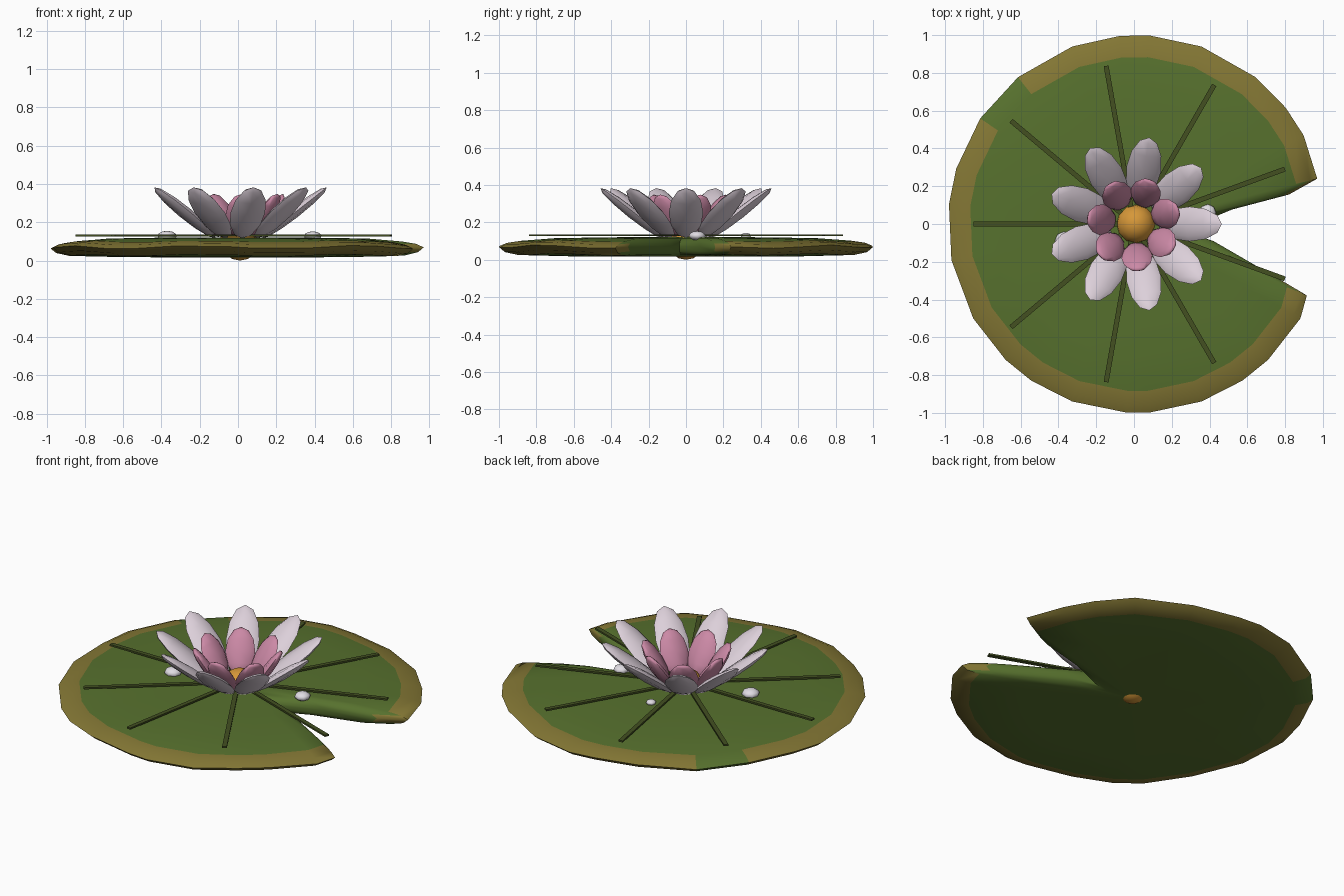
import bpy, bmesh
from math import sin, cos, radians, hypot, atan2, degrees, tau
from mathutils import Matrix

cube = bpy.data.objects.get("Cube")
if cube:
    bpy.data.objects.remove(cube, do_unlink=True)


def material(name, r, g, b):
    m = bpy.data.materials.new(name)
    m.use_nodes = True
    m.diffuse_color = (r, g, b, 1)
    bsdf = m.node_tree.nodes["Principled BSDF"]
    bsdf.inputs["Base Color"].default_value = (r, g, b, 1)
    bsdf.inputs["Roughness"].default_value = 0.7
    return m


GREEN = material("leaf green", 0.095, 0.165, 0.027)
OLIVE = material("olive rim", 0.23, 0.185, 0.035)
VEIN = material("dark vein green", 0.056, 0.08, 0.015)
WHITE = material("pale petal", 0.72, 0.63, 0.70)
PINK = material("pink petal", 0.60, 0.25, 0.38)
GOLD = material("golden centre", 0.67, 0.31, 0.04)
DEW = material("dew white", 0.75, 0.72, 0.77)


def make(name, bm, *mats, smooth=None):
    bmesh.ops.recalc_face_normals(bm, faces=bm.faces)
    mesh = bpy.data.meshes.new(name)
    bm.to_mesh(mesh)
    bm.free()
    for m in mats:
        mesh.materials.append(m)
    obj = bpy.data.objects.new(name, mesh)
    bpy.context.collection.objects.link(obj)
    if smooth:
        bpy.ops.object.select_all(action="DESELECT")
        obj.select_set(True)
        bpy.context.view_layer.objects.active = obj
        bpy.ops.object.shade_smooth_by_angle(angle=radians(smooth))
    return obj


def ellipsoid(name, mat, loc, size, segments=8, rings=6, tilt=0, turn=0):
    bm = bmesh.new()
    bmesh.ops.create_uvsphere(bm, u_segments=segments, v_segments=rings, radius=1)
    # the long axis is local z; tilt leans it outward, turn spins it round the flower
    bm.transform(Matrix.Rotation(turn, 4, "Z") @ Matrix.Translation(loc)
                 @ Matrix.Rotation(tilt, 4, "Y") @ Matrix.Diagonal((*size, 1)))
    return make(name, bm, mat, smooth=60)


# Lily pad: irregular round outline with a notch, lofted through scaled rings
rim_angles = [14, 28, 38, 51, 70, 86, 95, 110, 129, 146, 163, 174, 191, 210,
              226, 236, 250, 267, 274, 290, 304, 314, 330, 337]
outline = [(0.015 + cos(radians(a)), sin(radians(a))) for a in rim_angles]
outline[0], outline[-1] = (0.97, 0.24), (0.915, -0.378)
outline += [(0.8, -0.31), (0.42, -0.09), (0.25, -0.035), (0.52, 0.077), (0.82, 0.156)]
profile = [(0.4, 0.12), (0.7, 0.115), (0.885, 0.1), (0.96, 0.088), (1.0, 0.07),
           (0.97, 0.045), (0.9, 0.028), (0.6, 0.018)]

bm = bmesh.new()
rings = []
for s, z in profile:
    ring = []
    for x, y in outline:
        wave = 0.009 * cos(7 * atan2(y, x)) * s ** 6 * (hypot(x, y) > 0.9)
        ring.append(bm.verts.new((x * s, y * s, z + wave)))
    rings.append(ring)
top = bm.verts.new((0, 0, 0.122))
bottom = bm.verts.new((0, 0, 0.016))
count = len(outline)
for i in range(count):
    j = (i + 1) % count
    bm.faces.new((top, rings[0][i], rings[0][j]))
    bm.faces.new((bottom, rings[-1][j], rings[-1][i]))
    for a, b in zip(rings, rings[1:]):
        bm.faces.new((a[i], b[i], b[j], a[j]))
# Olive border, broken by one green stretch
for f in bm.faces:
    c = f.calc_center_median()
    in_gap = 129 < degrees(atan2(c.y, c.x)) < 146
    f.material_index = int(hypot(c.x, c.y) > 0.895 and not in_gap)
make("lily_pad", bm, GREEN, OLIVE, smooth=50)

# Radiating veins, thin straight strips on top of the pad
for i in range(9):
    bm = bmesh.new()
    bmesh.ops.create_cube(bm, size=1)
    bm.transform(Matrix.Rotation(radians(20 + 40 * i), 4, "Z")
                 @ Matrix.Translation((0.46, 0, 0.131))
                 @ Matrix.Diagonal((0.78, 0.026, 0.01, 1)))
    make(f"leaf_vein_{i + 1}", bm, VEIN)

# Outer petals lean out, inner petals stand steeper
for i in range(9):
    ellipsoid(f"outer_petal_{i + 1}", WHITE, (0.295, 0, 0.25), (0.028, 0.092, 0.215),
              tilt=radians(52), turn=tau * i / 9)
for i in range(7):
    ellipsoid(f"inner_petal_{i + 1}", PINK, (0.175, 0, 0.235), (0.028, 0.082, 0.135),
              tilt=radians(33), turn=radians(18) + tau * i / 7)

# Golden centre
ellipsoid("flower_centre", GOLD, (0.01, 0, 0.105), (0.105, 0.105, 0.105),
          segments=12, rings=8)

# Dew drops resting on the pad
for i, (x, y, r) in enumerate([(-0.37, -0.09, 0.05), (0.39, 0.06, 0.045), (0.01, 0.32, 0.028)]):
    ellipsoid(f"dew_drop_{i + 1}", DEW, (x, y, 0.128), (r, r, r * 0.55))
